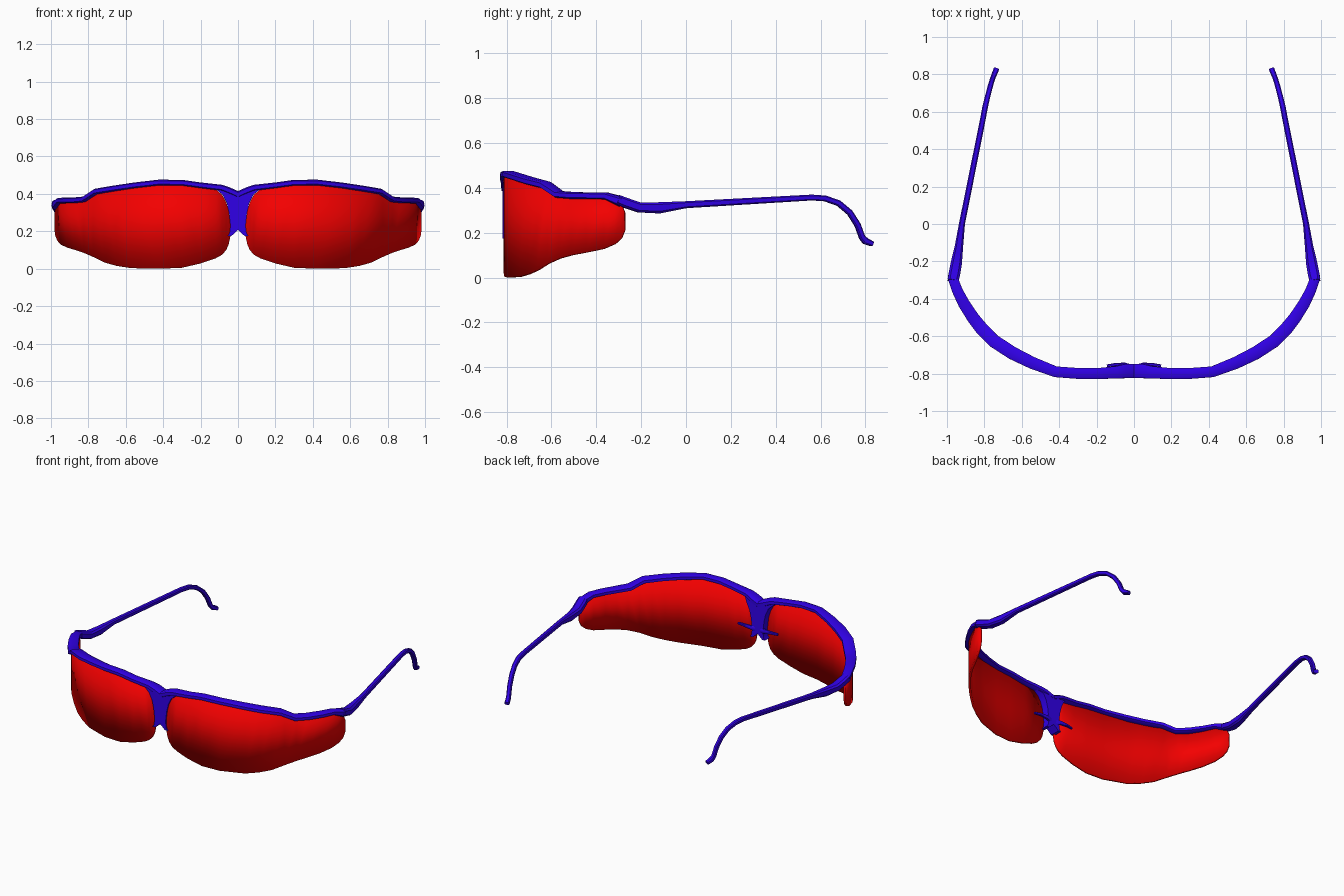
import bpy, bmesh, math
from mathutils import Vector

if "Cube" in bpy.data.objects:
    bpy.data.objects.remove(bpy.data.objects["Cube"])


def material(name, color):
    m = bpy.data.materials.new(name)
    m.diffuse_color = color
    m.use_nodes = True
    m.node_tree.nodes["Principled BSDF"].inputs["Base Color"].default_value = m.diffuse_color
    return m


BLUE = material("blue_frame", (0.03, 0.0, 0.8, 1))
RED = material("red_lens", (0.9, 0.0, 0.0, 1))


def finish(name, bm, mat, thickness=0):
    bmesh.ops.recalc_face_normals(bm, faces=bm.faces)
    me = bpy.data.meshes.new(name)
    bm.to_mesh(me)
    bm.free()
    me.materials.append(mat)
    ob = bpy.data.objects.new(name, me)
    bpy.context.collection.objects.link(ob)
    bpy.ops.object.select_all(action='DESELECT')
    ob.select_set(True)
    bpy.context.view_layer.objects.active = ob
    bpy.ops.object.shade_smooth_by_angle(angle=math.radians(35))
    if thickness:
        s = ob.modifiers.new("thickness", 'SOLIDIFY')
        s.thickness, s.offset = thickness, 0
    return ob


def mirror(ob):
    ob.modifiers.new("mirror", 'MIRROR').use_axis[0] = True


def loft(name, stations, mat, c=0.3):
    """Sweep a chamfered box section through (x, y, z, width, height) stations."""
    section = [(.5, c), (c, .5), (-c, .5), (-.5, c), (-.5, -c), (-c, -.5), (c, -.5), (.5, -c)]
    pts = [Vector(s[:3]) for s in stations]
    bm = bmesh.new()
    rings = []
    for i, s in enumerate(stations):
        a = (pts[i] - pts[max(i - 1, 0)]).normalized()
        b = (pts[min(i + 1, len(pts) - 1)] - pts[i]).normalized()
        t = (a + b).normalized()
        side = t.cross(Vector((0, 0, 1))).normalized()
        up = side.cross(t)
        rings.append([bm.verts.new(pts[i] + side * u * s[3] + up * v * s[4]) for u, v in section])
    for r0, r1 in zip(rings, rings[1:]):
        for k in range(8):
            bm.faces.new((r0[k], r0[k - 1], r1[k - 1], r1[k]))
    bm.faces.new(rings[0])
    bm.faces.new(rings[-1])
    return finish(name, bm, mat)


# Lenses: vertical strips along the wrap curve (x, y, bottom z, top z)
lens = [(.040, -.803, .18, .23), (.050, -.804, .13, .31), (.063, -.804, .10, .355),
        (.085, -.805, .075, .395), (.12, -.806, .055, .425), (.20, -.807, .028, .445),
        (.30, -.804, .005, .460), (.42, -.790, .0, .463), (.57, -.740, .003, .448),
        (.645, -.700, .015, .438), (.71, -.660, .033, .425), (.77, -.612, .063, .405),
        (.82, -.562, .085, .368), (.865, -.507, .10, .365), (.905, -.442, .112, .365),
        (.94, -.365, .128, .362), (.96, -.315, .15, .345), (.97, -.287, .175, .325),
        (.975, -.273, .21, .29)]
bm = bmesh.new()
cols = [(bm.verts.new((x, y, lo)), bm.verts.new((x, y, hi))) for x, y, lo, hi in lens]
for a, b in zip(cols, cols[1:]):
    bm.faces.new((a[0], b[0], b[1], a[1]))
mirror(finish("lens", bm, RED, 0.014))

# Brow bar along the tops of the lenses
brow = [(0, -.785, .396, .075, .034), (.05, -.787, .418, .075, .034), (.09, -.793, .433, .066, .032),
        (.20, -.800, .446, .058, .03), (.30, -.799, .460, .058, .03), (.42, -.790, .461, .058, .03),
        (.545, -.742, .446, .065, .03), (.65, -.690, .430, .07, .03), (.75, -.625, .413, .07, .03),
        (.81, -.565, .371, .07, .03), (.86, -.502, .366, .066, .03), (.91, -.425, .365, .062, .03),
        (.945, -.355, .364, .056, .03), (.97, -.285, .338, .052, .045)]
mirror(loft("brow_bar", brow, BLUE))

# Temple arms with hooked ear tips
arm = [(.968, -.305, .348, .056, .042), (.962, -.275, .335, .062, .045), (.950, -.21, .313, .06, .045), (.936, -.12, .311, .045, .05),
       (.920, 0, .325, .032, .031), (.808, .56, .357, .03, .026), (.797, .62, .353, .03, .026),
       (.783, .68, .332, .028, .026), (.770, .73, .290, .028, .026), (.760, .765, .235, .027, .026),
       (.753, .785, .180, .027, .026), (.747, .80, .163, .028, .03), (.735, .83, .150, .03, .022)]
mirror(loft("temple_arm", arm, BLUE))

# Nose bridge: notched profile filling the gap between the lenses
half = [(.16, .447), (.11, .42), (.08, .392), (.06, .35), (.048, .30), (.04, .23), (.045, .19), (.055, .175), (.035, .175)]
outline = [(0, .405)] + half + [(0, .207)] + [(-x, z) for x, z in reversed(half)]
bm = bmesh.new()
front = bm.faces.new([bm.verts.new((x, -.818, z)) for x, z in outline])
ext = bmesh.ops.extrude_face_region(bm, geom=[front])
for v in [g for g in ext["geom"] if isinstance(g, bmesh.types.BMVert)]:
    v.co.y = -.75 if abs(v.co.x) < .1 else -.775
if front.is_valid is False or len(bm.faces) == len(outline) + 1:
    bm.faces.new([v for v in bm.verts if abs(v.co.y + .818) < 1e-5])
finish("nose_bridge", bm, BLUE)

# Thin nose pads behind the lenses
pad = [(.01, -.765, .232, .024, .04), (.05, -.751, .236, .02, .024),
       (.10, -.752, .238, .018, .018), (.145, -.758, .236, .014, .014)]
mirror(loft("nose_pad", pad, BLUE))
